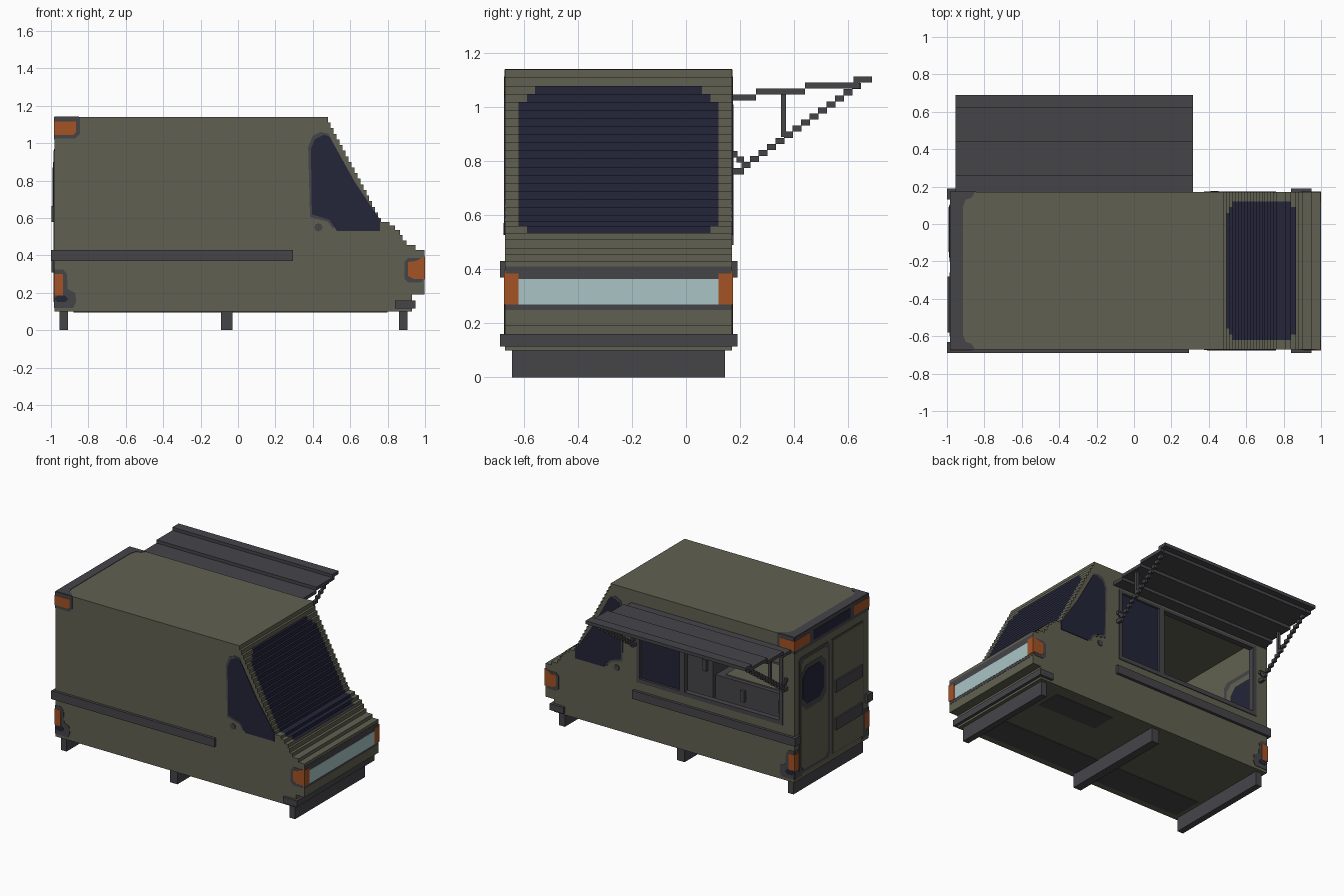
import bpy, bmesh, math

if "Cube" in bpy.data.objects:
    bpy.data.objects.remove(bpy.data.objects["Cube"])

def material(name, rgb):
    m = bpy.data.materials.new(name)
    m.diffuse_color = (*rgb, 1)
    m.use_nodes = True
    m.node_tree.nodes["Principled BSDF"].inputs["Base Color"].default_value = m.diffuse_color
    return m

OLIVE = material("olive paint", (0.118, 0.118, 0.082))
GREY = material("dark grey trim", (0.060, 0.058, 0.066))
NAVY = material("navy glass", (0.017, 0.018, 0.040))
ORANGE = material("orange lamp", (0.37, 0.085, 0.018))
CYAN = material("pale cyan lamp", (0.40, 0.56, 0.56))

YC = -0.25                      # body centre line
Y0, Y1 = -0.67, 0.17            # body sides

def link(name, bm, mats):
    bmesh.ops.recalc_face_normals(bm, faces=bm.faces)
    me = bpy.data.meshes.new(name)
    bm.to_mesh(me)
    bm.free()
    for m in mats:
        me.materials.append(m)
    ob = bpy.data.objects.new(name, me)
    bpy.context.collection.objects.link(ob)
    return ob

def prism(name, pts, axis, lo, hi, mat):
    """Extrude a 2D outline along an axis (x: pts=(y,z), y: pts=(x,z), z: pts=(x,y))."""
    bm = bmesh.new()
    place = {'x': lambda a, b, t: (t, a, b), 'y': lambda a, b, t: (a, t, b),
             'z': lambda a, b, t: (a, b, t)}[axis]
    rings = [[bm.verts.new(place(a, b, t)) for a, b in pts] for t in (lo, hi)]
    bm.faces.new(rings[0])
    bm.faces.new(rings[1])
    for i in range(len(pts)):
        j = (i + 1) % len(pts)
        bm.faces.new((rings[0][i], rings[0][j], rings[1][j], rings[1][i]))
    return link(name, bm, [mat])

def box(name, x0, x1, y0, y1, z0, z1, mat):
    return prism(name, [(x0, y0), (x1, y0), (x1, y1), (x0, y1)], 'z', z0, z1, mat)

def rect(a0, a1, b0, b1, c=0.0):
    """Rectangle outline with cut corners."""
    if c == 0:
        return [(a0, b0), (a1, b0), (a1, b1), (a0, b1)]
    return [(a0 + c, b0), (a1 - c, b0), (a1, b0 + c), (a1, b1 - c),
            (a1 - c, b1), (a0 + c, b1), (a0, b1 - c), (a0, b0 + c)]

def side_plates(name, pts, t, mat):
    """Thin painted plate on both long sides."""
    prism(name + "_front", pts, 'y', Y0 - t, Y0 + 0.002, mat)
    prism(name + "_back", pts, 'y', Y1 - 0.002, Y1 + t, mat)

def both(name, x0, x1, y0, y1, z0, z1, mat):
    """Box mirrored over the body centre line."""
    box(name + "_left", x0, x1, y0, y1, z0, z1, mat)
    box(name + "_right", x0, x1, 2 * YC - y1, 2 * YC - y0, z0, z1, mat)

# Body: side profile with stepped windshield, extruded in strips across y
profile = [(-0.98, 0.10), (-0.98, 1.14), (0.48, 1.14)]
N = 18
for i in range(N):
    x = 0.48 + 0.285 * i / N
    z = 1.14 - 0.54 * (i + 1) / N
    profile += [(x, z), (x + 0.285 / N, z)]
for x, z, xn in [(0.765, 0.58, 0.81), (0.81, 0.56, 0.84), (0.84, 0.535, 0.865), (0.865, 0.51, 0.88),
                 (0.88, 0.48, 0.90), (0.90, 0.455, 0.95), (0.95, 0.43, 0.996)]:
    profile += [(x, z), (xn, z)]
profile += [(0.996, 0.19), (0.93, 0.19), (0.93, 0.10)]
cuts = [Y0, -0.62, -0.59, -0.56, 0.06, 0.09, 0.12, Y1]
glass = [None, (0.56, 1.02), (0.53, 1.05), (0.52, 1.09), (0.53, 1.05), (0.56, 1.02), None]
bm = bmesh.new()
rings = [[bm.verts.new((x, y, z)) for x, z in profile] for y in cuts]
bm.faces.new(rings[0])
bm.faces.new(rings[-1])
for k, span in enumerate(glass):
    for i in range(len(profile)):
        j = (i + 1) % len(profile)
        f = bm.faces.new((rings[k][i], rings[k][j], rings[k + 1][j], rings[k + 1][i]))
        c = f.calc_center_median()
        if span and 0.47 < c.x < 0.86 and span[0] < c.z < span[1]:
            f.material_index = 1
body = link("truck_body", bm, [OLIVE, NAVY])

# Hollow kitchen and serving hatch cut out of the body
for cutter in (box("kitchen_cutter", -0.95, 0.38, -0.64, 0.14, 0.13, 1.11, OLIVE),
               box("hatch_cutter", -0.88, 0.26, 0.10, 0.25, 0.50, 1.00, OLIVE)):
    mod = body.modifiers.new("cut", 'BOOLEAN')
    mod.operation = 'DIFFERENCE'
    mod.solver = 'EXACT'
    mod.object = cutter
    bpy.context.view_layer.objects.active = body
    bpy.ops.object.modifier_apply(modifier=mod.name)
    bpy.data.objects.remove(cutter)

# Hatch frame, fixed pane and divider
for n, x0, x1, z0, z1 in [("sill", -0.89, 0.27, 0.49, 0.52), ("head", -0.89, 0.27, 0.99, 1.01),
                          ("jamb_rear", -0.89, -0.86, 0.52, 0.99), ("jamb_front", 0.245, 0.27, 0.52, 0.99),
                          ("divider", -0.11, -0.07, 0.52, 0.99)]:
    box("hatch_" + n, x0, x1, 0.135, 0.176, z0, z1, GREY)
box("hatch_pane", -0.07, 0.245, 0.145, 0.16, 0.52, 0.99, NAVY)

# Kitchen units along the far wall
box("tall_cabinet", -0.06, 0.37, -0.63, -0.22, 0.13, 0.85, GREY)
box("counter_unit", -0.94, -0.06, -0.63, -0.25, 0.13, 0.47, GREY)
box("counter_top", -0.80, -0.12, -0.60, -0.28, 0.47, 0.478, OLIVE)
box("kitchen_floor", -0.945, 0.375, -0.635, 0.135, 0.13, 0.136, GREY)
for i, (x, y, z) in enumerate([(-0.02, -0.22, 0.50), (-0.30, -0.25, 0.34), (-0.60, -0.25, 0.34)]):
    box(f"cabinet_handle_{i}", x, x + 0.03, y, y + 0.02, z, z + 0.08, GREY)

# Awning: stepped slats
for i, (a, b, z) in enumerate([(0.165, 0.26, 1.025), (0.26, 0.44, 1.047),
                               (0.44, 0.645, 1.07), (0.62, 0.69, 1.092)]):
    box(f"awning_slat_{i}", -0.955, 0.315, a, b, z, z + 0.023, GREY)

# Awning brackets: stepped diagonal, short lower stay, vertical post
for n, x in (("front", 0.27), ("rear", -0.93)):
    for i in range(14):
        y, z = 0.205 + 0.0315 * i, 0.775 + 0.0225 * i
        box(f"awning_strut_{n}_{i}", x, x + 0.02, y, y + 0.034, z, z + 0.0225, GREY)
    box(f"strut_foot_{n}", x, x + 0.02, 0.165, 0.215, 0.752, 0.776, GREY)
    box(f"stay_upper_{n}", x, x + 0.02, 0.165, 0.19, 0.815, 0.838, GREY)
    box(f"stay_lower_{n}", x, x + 0.02, 0.188, 0.215, 0.795, 0.818, GREY)
    box(f"awning_post_{n}", x, x + 0.02, 0.352, 0.37, 0.89, 1.05, GREY)

# Side rub rails wrapping the rear corners
both("side_rail", -1.0, 0.295, 0.165, 0.19, 0.37, 0.43, GREY)
both("rail_corner", -1.0, -0.975, 0.13, 0.19, 0.37, 0.43, GREY)

# Floor beams and front bumper
for n, x0, x1 in (("rear", -0.955, -0.91), ("middle", -0.09, -0.03), ("front", 0.86, 0.905)):
    box("floor_beam_" + n, x0, x1, -0.645, 0.145, 0, 0.105, GREY)
box("front_bumper", 0.84, 0.95, -0.69, 0.19, 0.115, 0.16, GREY)
box("underside_panel_long", -0.88, 0.80, -0.62, -0.40, 0.096, 0.102, GREY)
box("underside_panel_short", 0.25, 0.72, -0.10, 0.08, 0.096, 0.102, GREY)

# Cab side windows and door knob
win = [(0.395, 0.62), (0.39, 0.97), (0.41, 1.02), (0.46, 1.045), (0.49, 1.035),
       (0.62, 0.80), (0.76, 0.59), (0.76, 0.53), (0.53, 0.53), (0.49, 0.59)]
rim = [(0.385, 0.605), (0.375, 0.98), (0.40, 1.04), (0.44, 1.06), (0.485, 1.05),
       (0.50, 1.0), (0.53, 0.62), (0.51, 0.54), (0.48, 0.58)]
side_plates("cab_window_rim", rim, 0.003, GREY)
side_plates("cab_window", win, 0.005, NAVY)
knob = [(0.43 + 0.022 * math.cos(math.pi * i / 4), 0.55 + 0.022 * math.sin(math.pi * i / 4)) for i in range(8)]
side_plates("cab_door_knob", knob, 0.006, GREY)

# Headlamp strip on the nose with wrap-around indicators
prism("nose_trim", rect(Y0, Y1, 0.25, 0.41), 'x', 0.99, 0.9975, GREY)
prism("nose_lamp", rect(-0.63, 0.13, 0.27, 0.365), 'x', 0.99, 0.999, CYAN)
for n, y0, y1 in (("left", 0.12, Y1 + 0.004), ("right", Y0 - 0.004, -0.62)):
    prism("nose_indicator_" + n, rect(y0, y1, 0.27, 0.385), 'x', 0.99, 1.0, ORANGE)
side_plates("indicator_trim", rect(0.89, 0.996, 0.255, 0.385, 0.02), 0.003, GREY)
side_plates("side_indicator", [(0.91, 0.29), (0.94, 0.275), (1.0, 0.275), (1.0, 0.395),
                               (0.95, 0.37), (0.91, 0.365)], 0.005, ORANGE)

# Rear roof trim and upper marker lamps
prism("roof_rear_trim", [(-0.98, Y0), (-0.85, Y0), (-0.87, -0.64), (-0.90, -0.63), (-0.915, -0.59),
                         (-0.915, 0.09), (-0.90, 0.13), (-0.87, 0.14), (-0.85, Y1), (-0.98, Y1)],
      'z', 1.137, 1.143, GREY)
side_plates("upper_lamp_trim", [(-0.98, 1.025), (-0.87, 1.025), (-0.845, 1.05), (-0.845, 1.14), (-0.98, 1.14)], 0.003, GREY)
side_plates("upper_lamp", [(-0.984, 1.045), (-0.88, 1.045), (-0.865, 1.06), (-0.865, 1.115), (-0.984, 1.115)], 0.005, ORANGE)
prism("rear_header", rect(Y0, Y1, 1.02, 1.14), 'x', -0.983, -0.978, GREY)
prism("rear_header_glass", rect(-0.46, -0.04, 1.045, 1.115), 'x', -0.985, -0.978, NAVY)
both("rear_upper_lamp", -0.985, -0.978, 0.0, Y1 + 0.004, 1.045, 1.115, ORANGE)

# Lower tail lamps
side_plates("tail_trim", [(-0.98, 0.12), (-0.88, 0.12), (-0.865, 0.15), (-0.87, 0.20), (-0.91, 0.22),
                          (-0.915, 0.30), (-0.935, 0.325), (-0.98, 0.325)], 0.003, GREY)
side_plates("tail_lamp", rect(-0.984, -0.935, 0.185, 0.30), 0.005, ORANGE)
side_plates("tail_reflector", rect(-0.98, -0.91, 0.15, 0.185, 0.015), 0.005, NAVY)
both("rear_tail_trim", -0.983, -0.978, 0.09, Y1, 0.12, 0.325, GREY)
both("rear_tail_lamp", -0.985, -0.978, 0.125, Y1 + 0.004, 0.185, 0.30, ORANGE)

# Rear doors: grey framed window door and ribbed panel door
prism("rear_door_trim", rect(-0.23, 0.12, 0.14, 0.97, 0.02), 'x', -0.984, -0.978, GREY)
prism("rear_door_panel", rect(-0.20, 0.105, 0.16, 0.95, 0.03), 'x', -0.987, -0.978, OLIVE)
prism("rear_door_window_rim", rect(-0.18, 0.10, 0.58, 0.90, 0.05), 'x', -0.989, -0.978, GREY)
prism("rear_door_window", rect(-0.15, 0.09, 0.62, 0.87, 0.05), 'x', -0.991, -0.978, NAVY)
prism("panel_door_trim", rect(-0.61, -0.25, 0.14, 0.97), 'x', -0.982, -0.978, GREY)
prism("panel_door", rect(-0.60, -0.26, 0.15, 0.96), 'x', -0.987, -0.978, OLIVE)
for n, z in (("upper", 0.58), ("lower", 0.31)):
    box("panel_door_bar_" + n, -0.998, -0.98, -0.58, -0.28, z, z + 0.085, GREY)

# Inside face of the rear door
prism("inner_door_frame", rect(-0.22, 0.13, 0.15, 0.92, 0.03), 'x', -0.952, -0.945, GREY)
prism("inner_door_panel", rect(-0.19, 0.11, 0.55, 0.89, 0.04), 'x', -0.952, -0.943, OLIVE)
prism("inner_door_window", rect(-0.15, 0.08, 0.60, 0.85, 0.05), 'x', -0.952, -0.941, NAVY)
